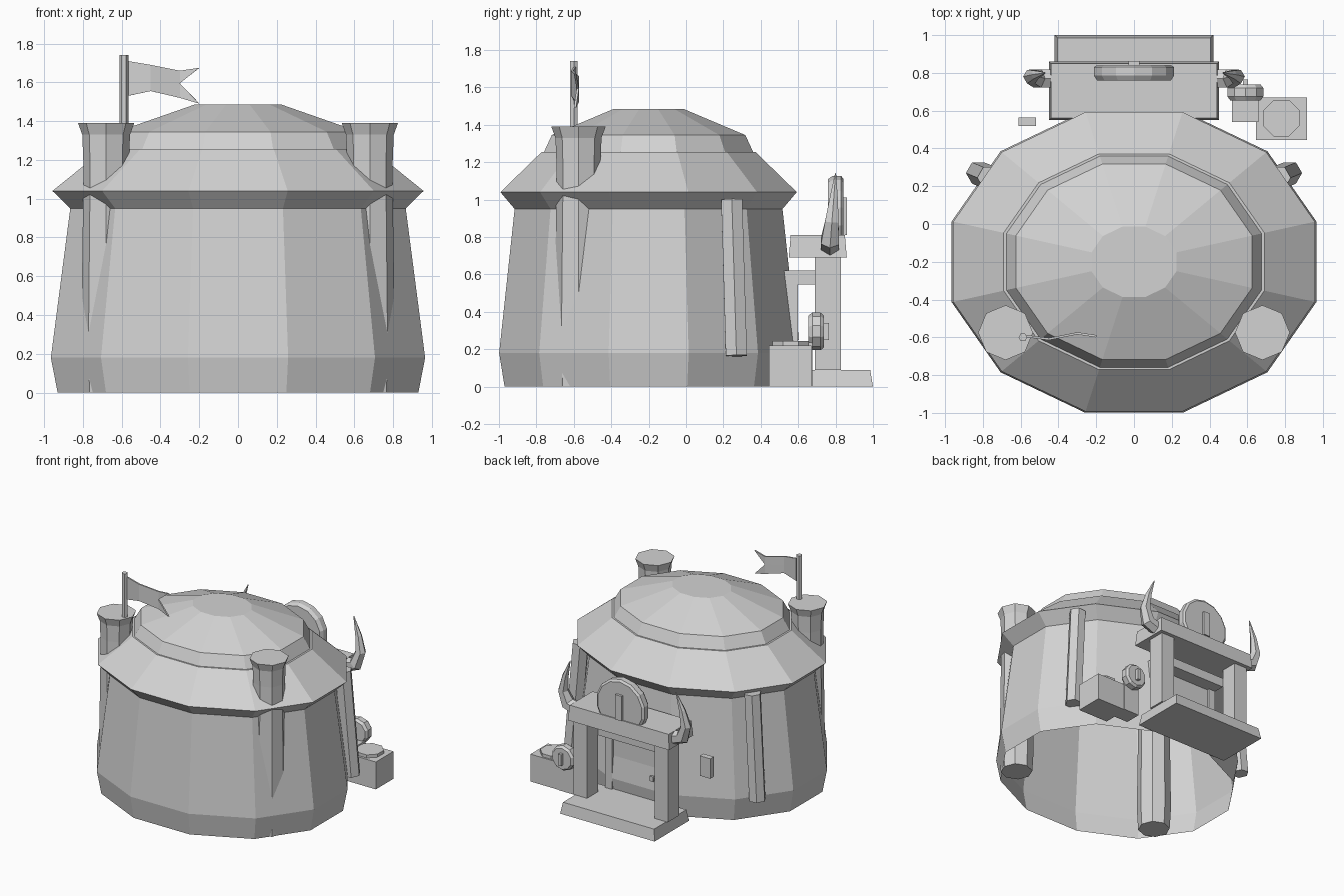
import bpy, bmesh, math
from mathutils import Vector

cube = bpy.data.objects.get("Cube")
if cube:
    bpy.data.objects.remove(cube, do_unlink=True)

grey = bpy.data.materials.new("plain grey")
grey.use_nodes = True
COLOUR = (0.65, 0.65, 0.65, 1)
grey.diffuse_color = COLOUR
grey.node_tree.nodes["Principled BSDF"].inputs["Base Color"].default_value = COLOUR


def finish(name, bm, closed=True):
    if closed:
        bmesh.ops.recalc_face_normals(bm, faces=bm.faces)
    mesh = bpy.data.meshes.new(name)
    bm.to_mesh(mesh)
    bm.free()
    mesh.materials.append(grey)
    obj = bpy.data.objects.new(name, mesh)
    bpy.context.collection.objects.link(obj)
    return obj


def loft(name, rings, cap_start=True, cap_end=True):
    """Join rings of points into one skin."""
    bm = bmesh.new()
    loops = [[bm.verts.new(p) for p in ring] for ring in rings]
    n = len(loops[0])
    for a, b in zip(loops, loops[1:]):
        for i in range(n):
            j = (i + 1) % n
            bm.faces.new((a[i], a[j], b[j], b[i]))
    if cap_start:
        bm.faces.new(loops[0][::-1])
    if cap_end:
        bm.faces.new(loops[-1])
    return finish(name, bm, cap_start)


def ring(centre, r, n, u=(1, 0, 0), v=(0, 1, 0), turn=0.0):
    c, u, v = Vector(centre), Vector(u), Vector(v)
    angles = [turn + math.tau * i / n for i in range(n)]
    return [c + u * (r * math.cos(a)) + v * (r * math.sin(a)) for a in angles]


def tube(name, points, radii, n):
    """Sweep a polygon along a path."""
    pts = [Vector(p) for p in points]
    rings = []
    for i, p in enumerate(pts):
        t = (pts[min(i + 1, len(pts) - 1)] - pts[max(i - 1, 0)]).normalized()
        u = Vector((0, 1, 0)).cross(t).normalized()
        rings.append(ring(p, radii[i], n, u, t.cross(u)))
    return loft(name, rings)


def box(name, x, y, z, taper=0.0):
    def rect(h, t):
        return [(x[0] + t, y[0] + t, h), (x[1] - t, y[0] + t, h),
                (x[1] - t, y[1] - t, h), (x[0] + t, y[1] - t, h)]
    return loft(name, [rect(z[0], 0), rect(z[1], taper)])


def disc(name, x, z, profile, n):
    """Round plate facing backwards; profile holds (y, radius)."""
    return loft(name, [ring((x, y, z), r, n, (1, 0, 0), (0, 0, 1), math.pi / n)
                       for y, r in profile])


# Twelve-sided hut: open below, walls, eave, roof, lipped cap
profile = [(.93, 0), (.965, .18), (.865, .95), (.957, 1.04), (.69, 1.255),
           (.675, 1.255), (.625, 1.345), (.225, 1.485)]
half_step = math.pi / 12
loft("hut_body", [ring((0, -.2, z), x / math.cos(half_step), 12,
                       v=(0, .828, 0), turn=half_step) for x, z in profile],
     cap_start=False)

# Front towers, leaning wall poles, horns, door posts and jambs
for side, s in (("left", 1), ("right", -1)):
    tower = [(.12, 0), (.13, .18), (.118, 1.04), (.118, 1.2), (.123, 1.33), (.145, 1.39)]
    loft(side + "_tower", [ring((s * .68, -.575, z), r, 8) for r, z in tower])
    tube(side + "_wall_pole", [(s * .825, .27, .165), (s * .765, .245, 1.0)],
         [.065, .065], 6)
    tube(side + "_horn", [(s * .42, .77, .75), (s * .51, .77, .78), (s * .545, .78, .88),
                          (s * .52, .79, 1.0), (s * .47, .8, 1.14)],
         [.055, .055, .042, .026, .003], 6)
    box(side + "_door_post", sorted((s * .3, s * .42)), (.69, .83), (.09, .69))
    box(side + "_door_jamb", sorted((s * .24, s * .3)), (.45, .6), (.09, .55))

# Flagpole and swallow-tailed flag
tube("flagpole", [(-.588, -.6, 1.38), (-.588, -.6, 1.74)], [.023, .023], 6)
bm = bmesh.new()
columns = [(-.57, -.6, 1.53, 1.62, 1.71), (-.45, -.615, 1.555, 1.62, 1.69),
           (-.3, -.585, 1.52, 1.595, 1.66), (-.2, -.6, 1.49, None, 1.675)]
grid = [[bm.verts.new((x, y, z)) if z else None for z in heights]
        for x, y, *heights in columns]
for a, b in zip(grid, grid[1:]):
    for k in (0, 1):
        bm.faces.new([v for v in (a[k], b[k], b[k + 1], a[k + 1]) if v])
flag = finish("flag", bm)
flag.modifiers.new("thickness", 'SOLIDIFY').thickness = .012

# Rear doorway
box("door_step", (-.42, .42), (.56, 1.0), (0, .09), .015)
box("door_lintel", (-.45, .45), (.55, .86), (.69, .81), .01)
box("inner_lintel", (-.3, .3), (.48, .69), (.545, .62))
box("door", (-.24, .24), (.45, .58), (.09, .55))
box("door_handle", (-.13, -.1), (.58, .605), (.25, .29))

# Round shield above the door
disc("shield", 0, .91, [(.76, .2), (.785, .217), (.83, .217), (.842, .2)], 14)
box("shield_bar", (-.028, .028), (.83, .862), (.81, 1.01))

# Crates and small shield beside the door
box("large_crate", (.645, .915), (.445, .67), (0, .22))
loft("crate_lid", [ring((.78, .56, z), .105, 8, turn=math.pi / 8) for z in (.21, .245)])
box("small_crate", (.52, .66), (.54, .675), (0, .235))
disc("small_shield", .59, .295, [(.655, .085), (.675, .1), (.72, .1), (.738, .085)], 10)
box("small_shield_bar", (.577, .603), (.73, .765), (.25, .34))

# Sign plate on the rear wall
box("wall_plate", (-.612, -.518), (.52, .565), (.39, .55))
